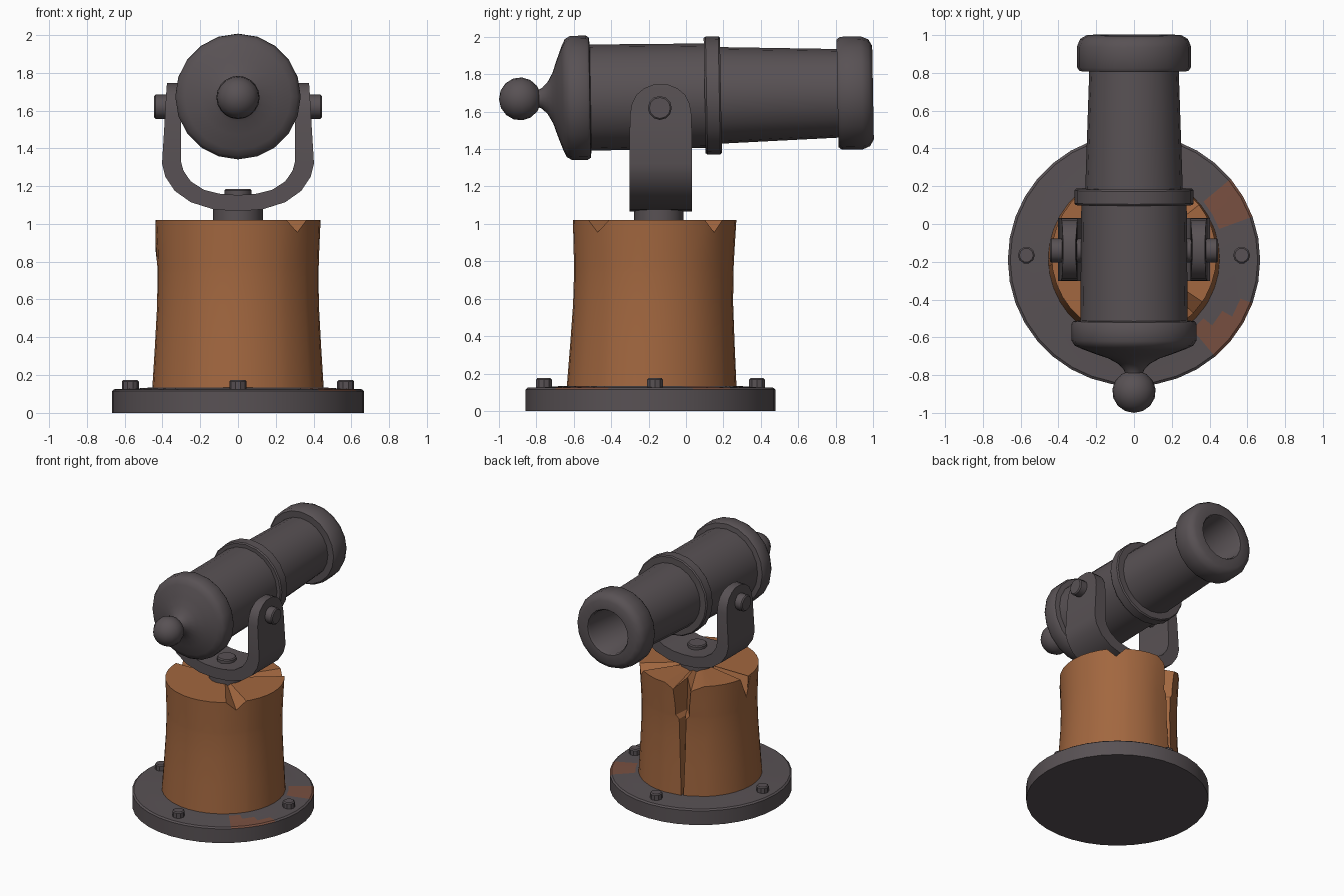
import bpy, bmesh, math
from mathutils import Matrix

if "Cube" in bpy.data.objects:
    bpy.data.objects.remove(bpy.data.objects["Cube"])

def material(name, rgb):
    m = bpy.data.materials.new(name)
    m.diffuse_color = (*rgb, 1)
    m.use_nodes = True
    m.node_tree.nodes["Principled BSDF"].inputs["Base Color"].default_value = m.diffuse_color
    return m

STEEL = material("dark_iron", (0.098, 0.083, 0.089))
WOOD = material("brown_wood", (0.36, 0.135, 0.05))
RUST = material("rust", (0.19, 0.08, 0.052))

def finish(name, bm, mats, matrix=Matrix(), angle=35):
    bmesh.ops.remove_doubles(bm, verts=bm.verts, dist=1e-5)
    bmesh.ops.recalc_face_normals(bm, faces=bm.faces)
    me = bpy.data.meshes.new(name)
    bm.to_mesh(me)
    bm.free()
    me.transform(matrix)
    for m in mats:
        me.materials.append(m)
    ob = bpy.data.objects.new(name, me)
    bpy.context.collection.objects.link(ob)
    bpy.ops.object.select_all(action='DESELECT')
    ob.select_set(True)
    bpy.context.view_layer.objects.active = ob
    bpy.ops.object.shade_smooth_by_angle(angle=math.radians(angle))
    return ob

def skin(bm, rings):
    """Join closed rings of points with quads."""
    vs = [[bm.verts.new(p) for p in r] for r in rings]
    n = len(vs[0])
    for a, b in zip(vs, vs[1:]):
        for i in range(n):
            j = (i + 1) % n
            bm.faces.new((a[i], a[j], b[j], b[i]))
    return vs

def lathe(name, profile, segs, matrix=Matrix(), mats=(STEEL,), angle=35):
    bm = bmesh.new()
    rings = []
    for r, z in profile:
        rings.append([(r * math.cos(2 * math.pi * i / segs),
                       r * math.sin(2 * math.pi * i / segs), z) for i in range(segs)])
    skin(bm, rings)
    bmesh.ops.remove_doubles(bm, verts=bm.verts, dist=1e-5)
    return finish(name, bm, mats, matrix, angle)

def cylinder(name, r, z0, z1, segs, matrix=Matrix(), bev=0.008):
    return lathe(name, [(0, z0), (r, z0), (r, z1 - bev), (r - bev, z1), (0, z1)], segs, matrix)

CY = -0.19

# base disc with rust patches chosen by direction and radius
disc = lathe("base_disc", [(0, 0), (0.668, 0), (0.668, 0.115), (0.655, 0.125), (0.6, 0.127),
                           (0.54, 0.129), (0.48, 0.133), (0, 0.14)], 36,
             Matrix.Translation((0, CY, 0)), (STEEL, RUST))
for p in disc.data.polygons:
    x, y = p.center.x, p.center.y - CY
    r, a = math.hypot(x, y), math.degrees(math.atan2(y, x))
    if p.normal.z > 0.5 and ((20 < a < 42 and r > 0.5) or (-46 < a < -20 and r > 0.5 + 0.004 * (a + 46))):
        p.material_index = 1

# four base bolts
for i in range(4):
    a = i * math.pi / 2
    cylinder("base_bolt_%d" % (i + 1), 0.045, 0.1, 0.175, 10,
             Matrix.Translation((0.57 * math.cos(a), CY + 0.57 * math.sin(a) + (0.025 if i % 2 == 0 else 0), 0)))

# wooden post: rim notches (direction, half width, depth) and one open crack
NOTCHES = [(-44, 10, 0.065), (47, 9, 0.065), (177, 8, 0.16)]
CRACK = 108
angles = [a for a in range(-180, 180, 10)
          if abs(a - CRACK) > 12 and all(abs(a - n) > w + 2 for n, w, d in NOTCHES)]
cols = [(a, 0, 0) for a in angles]                  # direction, rim drop, crack side
for n, w, d in NOTCHES:
    cols += [(n - w, 0, 0), (n, d, 0), (n + w, 0, 0)]
cols += [(CRACK - 0.2, 0, -1), (CRACK, 0, 2), (CRACK + 0.2, 0, 1)]
cols.sort()
ROWS = [(0.11, 0.455, 1), (0.35, 0.44, 2), (0.57, 0.428, 3), (0.74, 0.426, 3.5),
        (0.77, 0.427, 7), (0.86, 0.43, 7.5), (1.02, 0.437, 9)]   # height, radius, crack width

def post_point(col, row, inner=1.0):
    a, drop, side = col
    z, r, w = row
    if abs(side) == 1:
        a = CRACK + side * w
    if side == 2:
        r *= 0.93 - 0.03 * w
    if z > 0.8:
        z -= drop * (z - 0.77) / 0.25 * inner
    if abs(side) == 1 and z > 1:
        z -= 0.04 * inner
    a = math.radians(a)
    cy = -0.186 + 0.018 * z
    return (r * inner * math.cos(a), cy + r * inner * math.sin(a), z)

bm = bmesh.new()
rings = [[post_point(c, r) for c in cols] for r in ROWS]
rings.append([post_point(c, ROWS[-1], 0.4) for c in cols])
vs = skin(bm, rings)
for ring, z in ((vs[0], 0.11), (vs[-1], 1.02)):
    centre = bm.verts.new((0, -0.17, z))
    for i in range(len(ring)):
        bm.faces.new((ring[i], ring[(i + 1) % len(ring)], centre))
finish("wooden_post", bm, (WOOD,), angle=25)

# swivel collar and its bolt
PIVOT = Matrix.Translation((0, -0.145, 0))
cylinder("swivel_collar", 0.132, 0.99, 1.085, 16, PIVOT)
cylinder("swivel_bolt", 0.072, 1.08, 1.185, 12, PIVOT)

# U-shaped yoke: stations of outer x, z, inner x, z and half width
half = [(0.375, 1.745, 0.31, 1.745, 0.04), (0.378, 1.725, 0.305, 1.725, 0.09),
        (0.38, 1.69, 0.302, 1.69, 0.13), (0.383, 1.64, 0.3, 1.64, 0.155),
        (0.386, 1.58, 0.3, 1.58, 0.165), (0.402, 1.32, 0.302, 1.33, 0.168),
        (0.385, 1.25, 0.288, 1.28, 0.168), (0.335, 1.175, 0.25, 1.225, 0.168),
        (0.25, 1.115, 0.18, 1.18, 0.168), (0.13, 1.077, 0.09, 1.158, 0.168),
        (0, 1.067, 0, 1.153, 0.168)]
path = half + [(-a, b, -c, d, w) for a, b, c, d, w in reversed(half[:-1])]
bm = bmesh.new()
YC = -0.135
vs = skin(bm, [[(a, YC - w, b), (a, YC + w, b), (c, YC + w, d), (c, YC - w, d)]
               for a, b, c, d, w in path])
bm.faces.new(vs[0])
bm.faces.new(vs[-1])
finish("yoke", bm, (STEEL,))

# trunnion pins on both sides
for side, label in ((1, "right"), (-1, "left")):
    cylinder("trunnion_" + label, 0.064, 0.2, 0.445, 12,
             Matrix.Translation((0, -0.14, 1.62)) @ Matrix.Rotation(side * math.pi / 2, 4, 'Y'))

# barrel: one turned profile with knob, breech, rings, muzzle and bore
knob = [(0.115 * math.sin(math.radians(t)), -0.887 - 0.113 * math.cos(math.radians(t)))
        for t in range(0, 150, 24)]
profile = knob + [
    (0.048, -0.787), (0.055, -0.77), (0.085, -0.74), (0.135, -0.712), (0.2, -0.69), (0.28, -0.66),
    (0.315, -0.643), (0.332, -0.615), (0.332, -0.53), (0.322, -0.515), (0.284, -0.51),
    (0.279, 0.10), (0.308, 0.10), (0.316, 0.11), (0.316, 0.178), (0.308, 0.187),
    (0.258, 0.187), (0.237, 0.81), (0.288, 0.81), (0.302, 0.83), (0.302, 0.94),
    (0.285, 0.98), (0.25, 1.0), (0.18, 1.0), (0.17, 0.985), (0.165, 0.45), (0, 0.45)]
lathe("cannon_barrel", profile, 20,
      Matrix.Translation((0, 0, 1.684)) @ Matrix.Rotation(math.radians(-89), 4, 'X'), angle=38)
